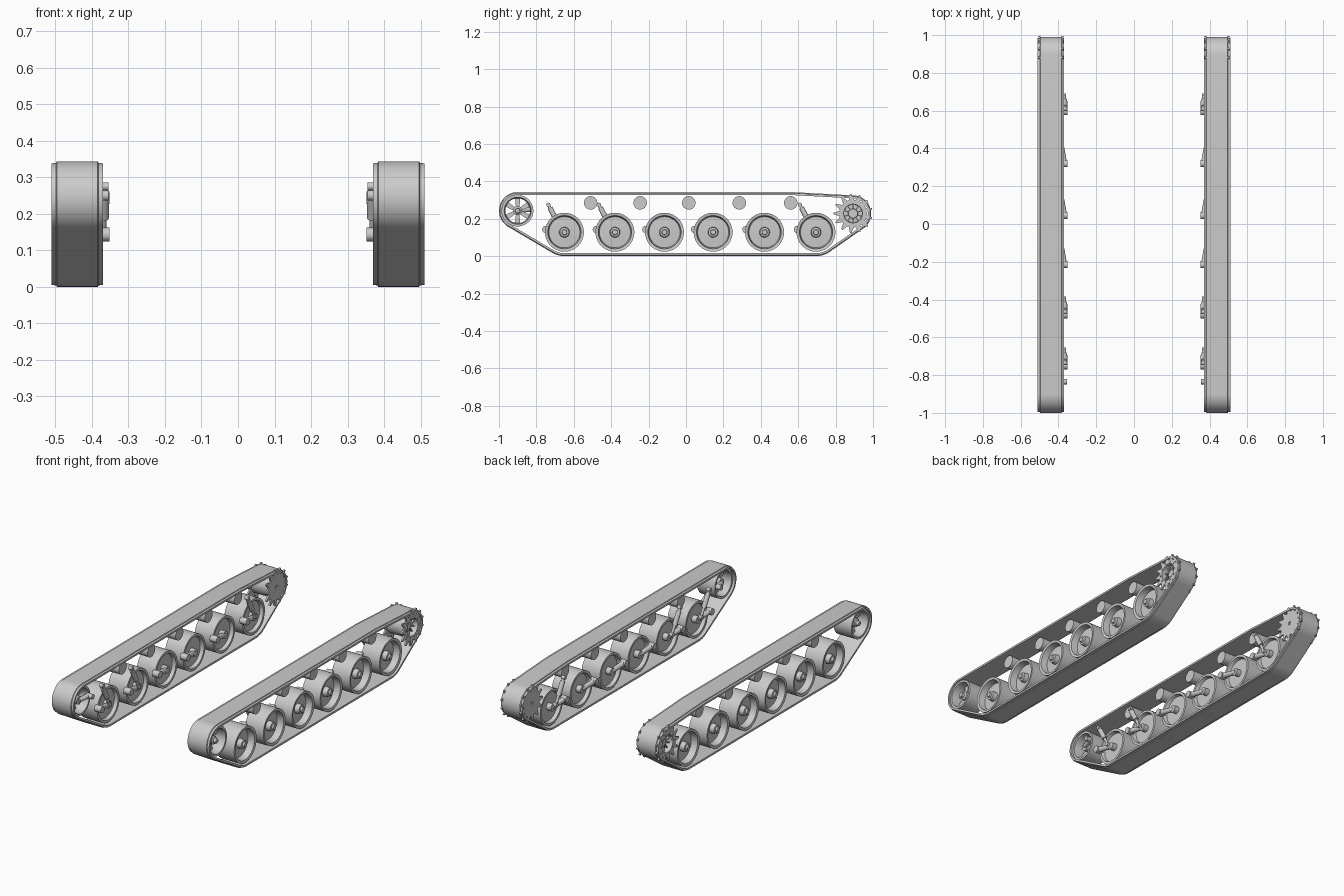
import bpy, bmesh
from math import sin, cos, pi, tau, radians
from mathutils import Vector

cube = bpy.data.objects.get("Cube")
if cube:
    bpy.data.objects.remove(cube)

grey = bpy.data.materials.new("steel_grey")
grey.use_nodes = True
COLOUR = (0.6, 0.6, 0.6, 1)
grey.diffuse_color = COLOUR
grey.node_tree.nodes["Principled BSDF"].inputs["Base Color"].default_value = COLOUR


def finish(name, bm):
    """Turn the mesh into an object mirrored to the other side."""
    bmesh.ops.remove_doubles(bm, verts=bm.verts, dist=0.00005)
    bmesh.ops.recalc_face_normals(bm, faces=bm.faces)
    me = bpy.data.meshes.new(name)
    bm.to_mesh(me)
    bm.free()
    me.materials.append(grey)
    me.polygons.foreach_set("use_smooth", [True] * len(me.polygons))
    me.set_sharp_from_angle(angle=radians(32))
    ob = bpy.data.objects.new(name, me)
    bpy.context.collection.objects.link(ob)
    ob.modifiers.new("mirror_side", "MIRROR").use_axis[0] = True


def loft(bm, rings, wrap):
    """Skin closed rings of points; wrap joins the last ring to the first."""
    rows = [[bm.verts.new(p) for p in ring] for ring in rings]
    pairs = list(zip(rows, rows[1:])) + ([(rows[-1], rows[0])] if wrap else [])
    for a, b in pairs:
        for i in range(len(a)):
            j = (i + 1) % len(a)
            bm.faces.new((a[i], a[j], b[j], b[i]))


def lathe(bm, y, z, profile, wrap=False, n=40):
    """Spin an (x, radius) profile about an axle along x."""
    loft(bm, [[(x, y + r * cos(tau * k / n), z + r * sin(tau * k / n))
               for k in range(n)] for x, r in profile], wrap)


def pin(bm, y, z, x0, x1, r, n=24):
    lathe(bm, y, z, [(x0, 0), (x0, r), (x1, r), (x1, 0)], n=n)


def rod(bm, a, b, r0, r1=None, n=16):
    a, b = Vector(a), Vector(b)
    m = (b - a).to_track_quat('Z', 'Y').to_matrix().to_4x4()
    m.translation = (a + b) / 2
    bmesh.ops.create_cone(bm, cap_ends=True, segments=n, radius1=r0,
                          radius2=r0 if r1 is None else r1,
                          depth=(b - a).length, matrix=m)


def spokes(bm, y, z, count, r0, r1, w0, w1, x0, x1):
    """Tapered radial bars."""
    for k in range(count):
        a = tau * k / count + pi / 2
        rings = []
        for r, w in ((r0, w0), (r1, w1)):
            rings.append([(x, y + r * cos(a) - s * w * sin(a),
                           z + r * sin(a) + s * w * cos(a))
                          for x, s in ((x0, -1), (x1, -1), (x1, 1), (x0, 1))])
        loft(bm, rings, False)


WHEELS = (-0.65, -0.38, -0.115, 0.145, 0.42, 0.695)
ROLLERS = (-0.51, -0.245, 0.015, 0.285, 0.56)
WHEEL_Z, ROLLER_Z = 0.128, 0.285
IDLER = (-0.9, 0.243)
SPROCKET = (0.893, 0.228)

# Track belt: wrapped around the outermost wheels
discs = [(*IDLER, 0.084), (*SPROCKET, 0.081), (WHEELS[0], WHEEL_Z, 0.112),
         (WHEELS[-1], WHEEL_Z, 0.112), (ROLLERS[-1], ROLLER_Z, 0.042)]
path = []
for k in range(200):
    cy, cz = cos(tau * k / 200), sin(tau * k / 200)
    path.append((max(discs, key=lambda d: d[0] * cy + d[1] * cz + d[2]), cy, cz))
section = [(0.37, 0), (0.37, 0.011), (0.382, 0.012), (0.384, 0.016),
           (0.496, 0.016), (0.498, 0.012), (0.51, 0.011), (0.51, 0)]
bm = bmesh.new()
loft(bm, [[(x, d[0] + (d[2] + t) * cy, d[1] + (d[2] + t) * cz)
           for d, cy, cz in path] for x, t in section], True)
finish("track_belt", bm)

# Road wheels: dished rim with a stepped hub
bm = bmesh.new()
for y in WHEELS:
    lathe(bm, y, WHEEL_Z, [
        (0.505, 0), (0.505, 0.013), (0.495, 0.015), (0.493, 0.025), (0.465, 0.028),
        (0.462, 0.083), (0.5, 0.089), (0.503, 0.104), (0.385, 0.104),
        (0.385, 0.09), (0.405, 0.084), (0.405, 0)])
finish("road_wheels", bm)

# Suspension arms: pivot, tapering arm and wheel hub
bm = bmesh.new()
for y in WHEELS:
    pin(bm, y - 0.1, 0.143, 0.352, 0.395, 0.019)
    rod(bm, (0.37, y - 0.1, 0.143), (0.385, y, WHEEL_Z), 0.016, 0.013)
    pin(bm, y, WHEEL_Z, 0.375, 0.41, 0.021)
finish("suspension_arms", bm)

# Shock absorbers on the end wheels
bm = bmesh.new()
for y in (WHEELS[0], WHEELS[1], WHEELS[-1]):
    low = Vector((0.369, y - 0.015, 0.14))
    top = Vector((0.365, y - 0.086, 0.275))
    rod(bm, low, top, 0.008)
    rod(bm, low.lerp(top, 0.35), low.lerp(top, 0.88), 0.014)
    for p, r in ((low, 0.012), (top, 0.011)):
        pin(bm, p.y, p.z, p.x - 0.01, p.x + 0.012, r, 16)
finish("shock_absorbers", bm)

# Return rollers
bm = bmesh.new()
for y in ROLLERS:
    pin(bm, y, ROLLER_Z, 0.39, 0.48, 0.036, 32)
finish("return_rollers", bm)

# Idler wheel: open rim, tapered spokes, hub
bm = bmesh.new()
lathe(bm, *IDLER, [(0.385, 0.084), (0.5, 0.084), (0.5, 0.072), (0.46, 0.066),
                   (0.425, 0.066), (0.385, 0.072)], True)
spokes(bm, *IDLER, 6, 0.015, 0.07, 0.009, 0.014, 0.43, 0.455)
lathe(bm, *IDLER, [(0.4, 0), (0.4, 0.024), (0.475, 0.024), (0.48, 0.014),
                   (0.495, 0.012), (0.495, 0)])
finish("idler_wheel", bm)

# Idler crank on the inner side
bm = bmesh.new()
pin(bm, -0.835, 0.25, 0.354, 0.395, 0.014)
rod(bm, (0.385, -0.835, 0.25), (0.4, *IDLER), 0.013)
finish("idler_crank", bm)


# Drive sprocket: toothed plates, drum and ribbed hub
def gear(bm, x0, x1, hole, teeth=13):
    outer, inner = [], []
    for k in range(teeth):
        for phase, r in ((0.12, 0.074), (0.42, 0.105), (0.58, 0.105), (0.88, 0.074)):
            a = tau * (k + phase) / teeth
            outer.append((r * cos(a), r * sin(a)))
            inner.append((hole * cos(a), hole * sin(a)))
    y, z = SPROCKET
    loft(bm, [[(x, y + u, z + v) for u, v in loop] for x, loop in
              ((x0, outer), (x1, outer), (x1, inner), (x0, inner))], True)


bm = bmesh.new()
gear(bm, 0.374, 0.384, 0.01)
gear(bm, 0.496, 0.506, 0.05)
finish("sprocket_teeth", bm)

bm = bmesh.new()
lathe(bm, *SPROCKET, [(0.38, 0), (0.38, 0.062), (0.498, 0.062), (0.498, 0.05),
                      (0.44, 0.048), (0.44, 0.026), (0.48, 0.024), (0.48, 0)])
spokes(bm, *SPROCKET, 10, 0.02, 0.052, 0.003, 0.003, 0.435, 0.485)
for k in range(10):
    a = tau * k / 10
    pin(bm, SPROCKET[0] + 0.06 * cos(a), SPROCKET[1] + 0.06 * sin(a),
        0.5, 0.509, 0.005, 6)
finish("sprocket_drum", bm)
